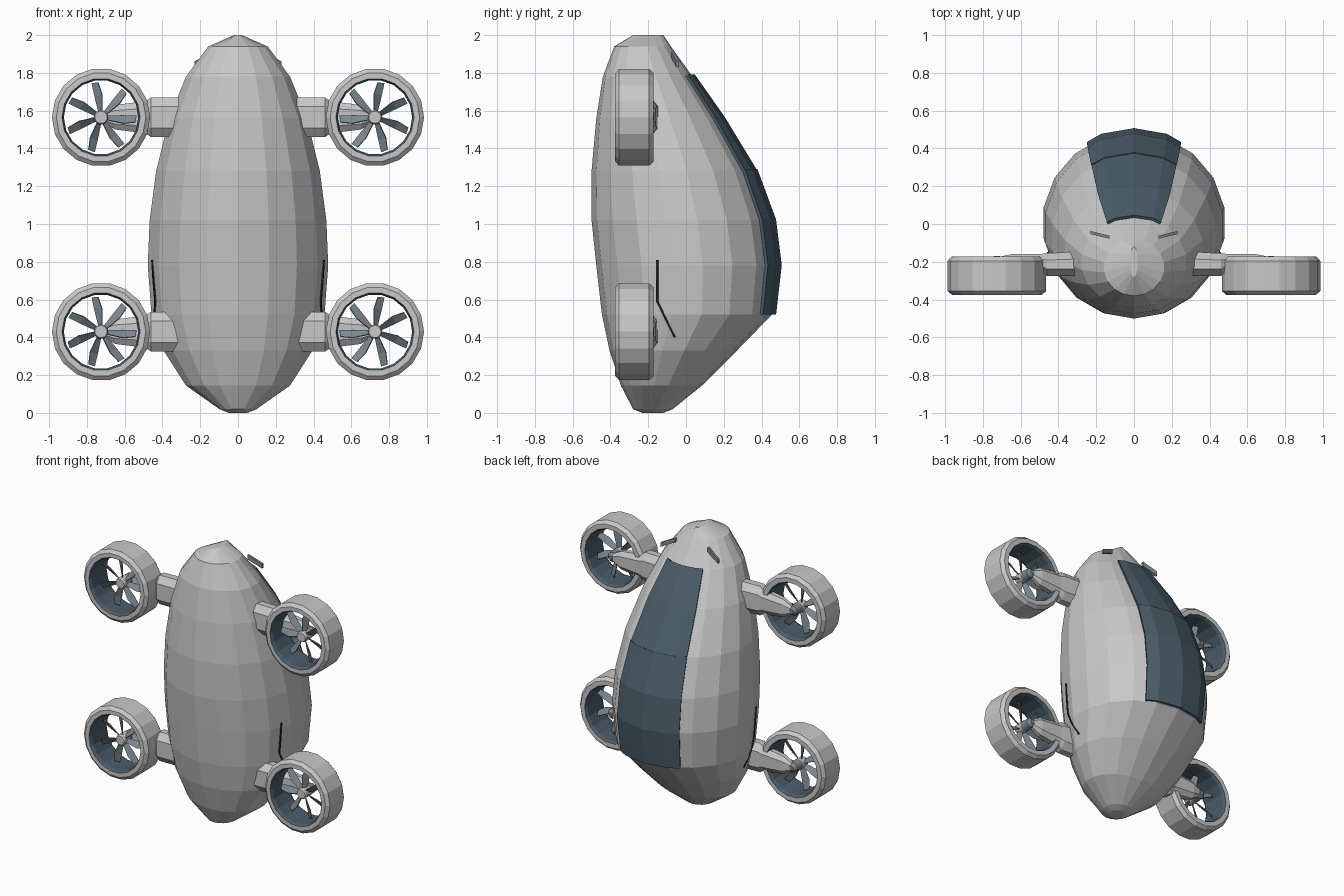
import bpy, bmesh, math
from mathutils import Vector, Matrix

if "Cube" in bpy.data.objects:
    bpy.data.objects.remove(bpy.data.objects["Cube"])


def material(name, rgb):
    m = bpy.data.materials.new(name)
    m.diffuse_color = (*rgb, 1)
    m.use_nodes = True
    m.node_tree.nodes["Principled BSDF"].inputs["Base Color"].default_value = m.diffuse_color
    return m


GREY = material("light grey shell", (0.58, 0.58, 0.58))
GLASS = material("dark blue glass", (0.07, 0.11, 0.14))
STEEL = material("blue grey metal", (0.2, 0.25, 0.28))
BLACK = material("black trim", (0.015, 0.018, 0.02))

# Hull stations: height, half width, front y, back y
STATIONS = [
    (0.0, 0.05, -0.23, -0.12), (0.02, 0.10, -0.28, -0.07),
    (0.145, 0.28, -0.345, 0.085), (0.33, 0.40, -0.405, 0.27),
    (0.52, 0.465, -0.445, 0.455), (0.78, 0.485, -0.475, 0.485),
    (1.02, 0.475, -0.50, 0.455), (1.28, 0.44, -0.50, 0.36),
    (1.56, 0.37, -0.475, 0.19), (1.78, 0.28, -0.44, 0.035),
    (1.94, 0.16, -0.38, -0.08), (2.0, 0.02, -0.28, -0.12)]
SIDES = 18
STEP = 2 * math.pi / SIDES


def station(z):
    for a, b in zip(STATIONS, STATIONS[1:]):
        if z <= b[0]:
            t = (z - a[0]) / (b[0] - a[0])
            return [p + (q - p) * t for p, q in zip(a, b)]
    return STATIONS[-1]


def hull_point(ang, z):
    """Point on the faceted hull; angle 0 looks toward the back."""
    _, w, y0, y1 = station(z)
    k = math.floor(ang / STEP + 1e-6)
    t = ang / STEP - k
    corner = [Vector((w * math.sin(a), (y0 + y1) / 2 + (y1 - y0) / 2 * math.cos(a), z))
              for a in (k * STEP, (k + 1) * STEP)]
    return corner[0].lerp(corner[1], t)


def finish(name, bm, mats, mirror=False, solid=0.0, recalc=True):
    if recalc:
        bmesh.ops.recalc_face_normals(bm, faces=bm.faces)
    me = bpy.data.meshes.new(name)
    bm.to_mesh(me)
    bm.free()
    ob = bpy.data.objects.new(name, me)
    bpy.context.collection.objects.link(ob)
    for m in mats:
        me.materials.append(m)
    if solid:
        s = ob.modifiers.new("thickness", 'SOLIDIFY')
        s.thickness, s.offset = solid, 0
    if mirror:
        ob.modifiers.new("mirror", 'MIRROR')
    return ob


def skin(bm, rows, closed=False):
    """Quads between successive rows of points."""
    vs = [[bm.verts.new(p) for p in r] for r in rows]
    n = len(rows[0])
    for a, b in zip(vs, vs[1:]):
        for i in range(n if closed else n - 1):
            j = (i + 1) % n
            bm.faces.new((a[i], a[j], b[j], b[i]))
    return vs


def lathe(bm, profile, centre, loop=False):
    """Turn (radius, y) points about a front-to-back axis."""
    rows = [[centre + Vector((r * math.sin((i + .5) * STEP), y, r * math.cos((i + .5) * STEP)))
             for i in range(SIDES)] for r, y in profile + (profile[:1] if loop else [])]
    vs = skin(bm, rows, True)
    if loop:
        bmesh.ops.remove_doubles(bm, verts=bm.verts, dist=1e-5)
    else:
        bm.faces.new(vs[0])
        bm.faces.new(vs[-1])


# Fuselage
bm = bmesh.new()
rings = skin(bm, [[hull_point(i * STEP, s[0]) for i in range(SIDES)] for s in STATIONS], True)
bm.faces.new(rings[0])
bm.faces.new(rings[-1])
finish("fuselage", bm, [GREY])

# Canopy glass, two panels raised from the hull
ANGLES = [math.radians(a) for a in (-30, -20, 0, 20, 30)]
for name, levels, lift in (("lower_canopy", (0.52, 0.78, 1.02, 1.285), 0.013),
                           ("upper_canopy", (1.28, 1.56, 1.785), 0.008)):
    bm = bmesh.new()
    rows = []
    for z in levels:
        rows.append([hull_point(a, z) + Vector((math.sin(a), math.cos(a), 0.15)) * lift
                     for a in ANGLES])
    skin(bm, rows)
    finish(name, bm, [GLASS], solid=0.018)

# Thin door seam on each flank
bm = bmesh.new()
path = [(-0.155, 0.81), (-0.155, 0.70), (-0.155, 0.59), (-0.11, 0.50), (-0.06, 0.40)]
rows = []
for y, z in path:
    row = []
    for dy in (-0.005, 0.005):
        _, w, y0, y1 = station(z)
        ang = math.acos((y + dy - (y0 + y1) / 2) / ((y1 - y0) / 2))
        row.append(hull_point(ang, z) + Vector((0.004, 0, 0)))
    rows.append(row)
skin(bm, rows)
finish("door_seam", bm, [BLACK], mirror=True, solid=0.008)

# Small slanted fins near the nose
bm = bmesh.new()
ends = [Vector((0.13, -0.07, 1.90)), Vector((0.23, -0.045, 1.85))]
rows = [[p + Vector((0, dy, dz)) for dy, dz in
         ((-0.008, -0.02), (0.008, -0.02), (0.008, 0.012), (-0.008, 0.012))] for p in ends]
vs = skin(bm, rows, True)
bm.faces.new(vs[0])
bm.faces.new(vs[1])
finish("nose_fin", bm, [STEEL], mirror=True)

# Four ducted rotors on arms
for level, zc in (("upper", 1.565), ("lower", 0.43)):
    c = Vector((0.725, 0, zc))

    # Duct ring with dark inner wall
    bm = bmesh.new()
    lathe(bm, [(0.237, -0.375), (0.26, -0.355), (0.26, -0.195), (0.24, -0.172),
               (0.207, -0.172), (0.197, -0.19), (0.197, -0.355), (0.207, -0.375)], c, True)
    for f in bm.faces:
        m = f.calc_center_median() - c
        f.material_index = int(math.hypot(m.x, m.z) < 0.204)
    finish(level + "_duct", bm, [GREY, GLASS], mirror=True)

    # Hub with grey nose and darker tail
    bm = bmesh.new()
    lathe(bm, [(0.032, -0.315), (0.038, -0.305), (0.038, -0.25),
               (0.034, -0.19), (0.015, -0.17)], c)
    for f in bm.faces:
        f.material_index = int(f.calc_center_median().y > -0.25)
    finish(level + "_hub", bm, [GREY, STEEL], mirror=True)

    # Seven pitched blades
    bm = bmesh.new()
    for i in range(7):
        turn = Matrix.Rotation(i * math.tau / 7 + 0.1, 4, 'Y')
        rows = []
        for r, a, b, pitch in ((0.03, -0.016, 0.016, 0.9), (0.12, -0.022, 0.028, 0.6),
                               (0.185, -0.004, 0.034, 0.45)):
            rows.append([c + turn @ Vector((u * math.cos(pitch), -0.28 + u * math.sin(pitch), r))
                         for u in (a, b)])
        skin(bm, rows)
    finish(level + "_blades", bm, [STEEL], mirror=True, solid=0.006)

    # Chamfered support arm from hull to hub
    bm = bmesh.new()
    rows = []
    for x, h, ya, yb, dz in ((0.28, 0.105, -0.275, -0.145, 0), (0.46, 0.105, -0.275, -0.155, 0),
                             (0.49, 0.085, -0.25, -0.158, 0), (0.65, 0.065, -0.235, -0.16, 0),
                             (0.72, 0.025, -0.22, -0.175, 0)):
        k = min(h * 0.45, 0.05)
        e = (yb - ya) * 0.3
        rows.append([Vector((x, y, zc + z)) for y, z in
                     ((ya, -h + k), (ya, h - k), (ya + e, h), (yb - e, h),
                      (yb, h - k), (yb, -h + k), (yb - e, -h), (ya + e, -h))])
    vs = skin(bm, rows, True)
    bm.faces.new(vs[0])
    bm.faces.new(vs[-1])
    finish(level + "_arm", bm, [GREY], mirror=True)
